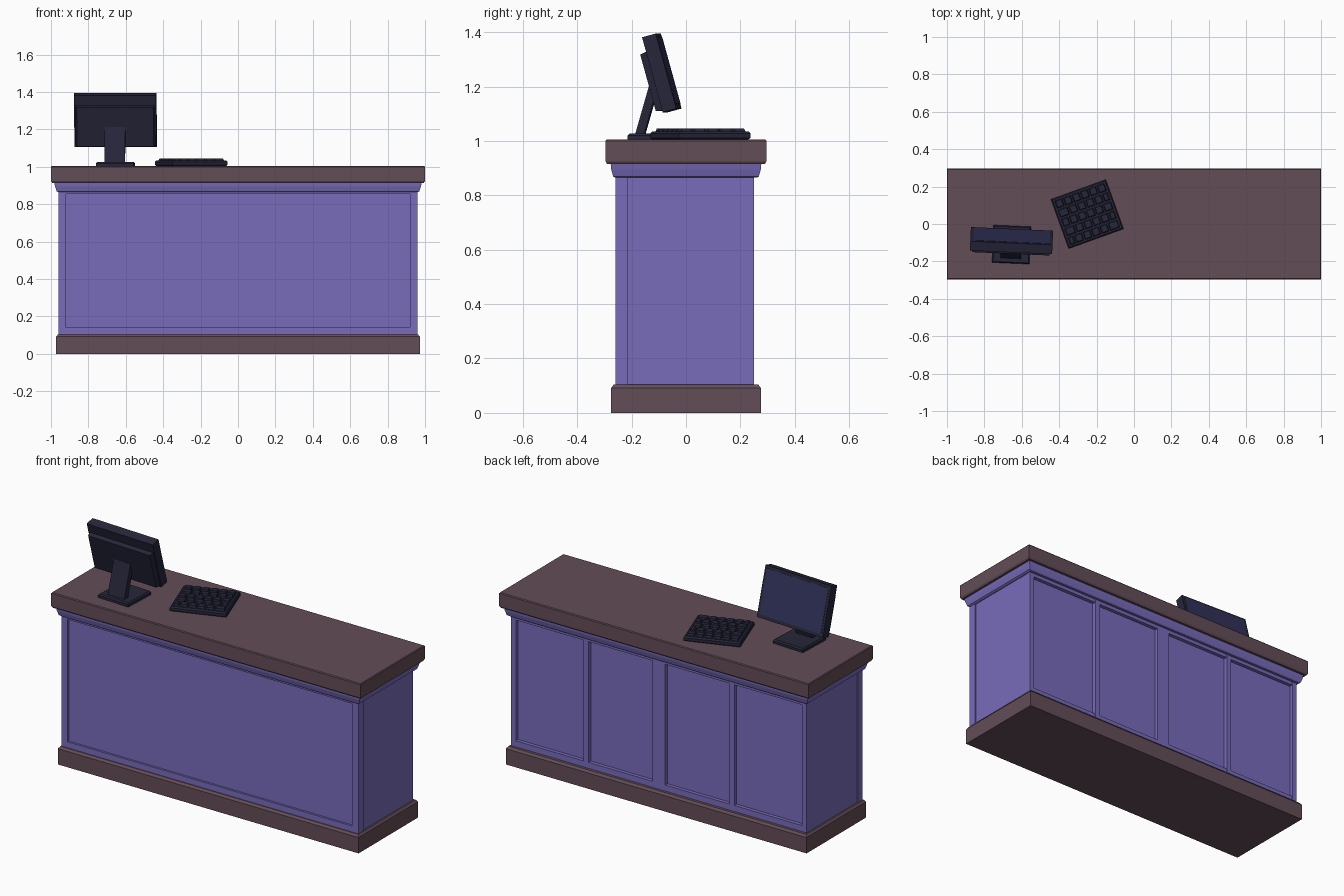
import bpy, bmesh, math
from mathutils import Matrix, Vector

if "Cube" in bpy.data.objects:
    bpy.data.objects.remove(bpy.data.objects["Cube"])


def material(name, rgb):
    m = bpy.data.materials.new(name)
    m.diffuse_color = (*rgb, 1)
    m.use_nodes = True
    m.node_tree.nodes["Principled BSDF"].inputs["Base Color"].default_value = m.diffuse_color
    return m


WOOD = material("dark wood", (0.125, 0.075, 0.095))
PURPLE = material("purple paint", (0.19, 0.15, 0.50))
PLASTIC = material("dark plastic", (0.019, 0.019, 0.042))
SCREEN = material("screen blue", (0.030, 0.030, 0.10))


def finish(name, bm, mat, matrix=Matrix()):
    bmesh.ops.recalc_face_normals(bm, faces=bm.faces)
    me = bpy.data.meshes.new(name)
    bm.to_mesh(me)
    bm.free()
    me.materials.append(mat)
    ob = bpy.data.objects.new(name, me)
    ob.matrix_world = matrix
    bpy.context.collection.objects.link(ob)
    return ob


def loft(name, layers, mat, matrix=Matrix(), centre=(0, 0)):
    """Stack of rectangles (half x, half y, z) joined into one solid."""
    bm = bmesh.new()
    cx, cy = centre
    rings = [[bm.verts.new((cx + sx * hx, cy + sy * hy, z))
              for sx, sy in ((-1, -1), (1, -1), (1, 1), (-1, 1))] for hx, hy, z in layers]
    for a, b in zip(rings, rings[1:]):
        for i in range(4):
            j = (i + 1) % 4
            bm.faces.new((a[i], a[j], b[j], b[i]))
    bm.faces.new(rings[0])
    bm.faces.new(rings[-1])
    return finish(name, bm, mat, matrix)


def box(name, lo, hi, mat, matrix=Matrix()):
    cx, cy = (lo[0] + hi[0]) / 2, (lo[1] + hi[1]) / 2
    hx, hy = (hi[0] - lo[0]) / 2, (hi[1] - lo[1]) / 2
    return loft(name, [(hx, hy, lo[2]), (hx, hy, hi[2])], mat, matrix, (cx, cy))


# plinth, counter top and the moulding under it
loft("plinth", [(0.972, 0.275, 0), (0.972, 0.275, 0.092), (0.962, 0.265, 0.105)], WOOD)
loft("counter_top", [(0.994, 0.29, 0.915), (1, 0.296, 0.925), (1, 0.296, 1.0),
                     (0.996, 0.292, 1.005)], WOOD)
loft("moulding", [(0.962, 0.262, 0.865), (0.97, 0.268, 0.87), (0.978, 0.275, 0.895),
                  (0.982, 0.277, 0.916)], PURPLE)

# cabinet core: its front and back are the recessed panels
box("cabinet_core", (-0.953, -0.248, 0.1), (0.953, 0.228, 0.868), PURPLE)

# front frame
for s, side in ((-1, "left"), (1, "right")):
    box("front_post_" + side, (min(s * 0.92, s * 0.96), -0.26, 0.1),
        (max(s * 0.92, s * 0.96), -0.215, 0.868), PURPLE)
box("front_bottom_rail", (-0.92, -0.26, 0.1), (0.92, -0.24, 0.14), PURPLE)
box("front_top_rail", (-0.92, -0.26, 0.855), (0.92, -0.24, 0.868), PURPLE)

# back frame with four bays
for i, (a, b) in enumerate(((-0.955, -0.925), (-0.487, -0.455), (-0.04, 0.04),
                            (0.455, 0.487), (0.925, 0.955))):
    box("back_stile_%d" % i, (a, 0.22, 0.1), (b, 0.25, 0.868), PURPLE)
box("back_bottom_rail", (-0.95, 0.22, 0.1), (0.95, 0.249, 0.14), PURPLE)
box("back_top_rail", (-0.95, 0.22, 0.845), (0.95, 0.249, 0.868), PURPLE)

# monitor
yaw = Matrix.Rotation(math.radians(-2.5), 4, 'Z')
head = Matrix.Translation((-0.655, -0.089, 1.25)) @ yaw @ Matrix.Rotation(math.radians(15.4), 4, 'X')
box("monitor_case", (-0.22, -0.026, -0.143), (0.22, 0.026, 0.143), PLASTIC, head)
box("monitor_screen", (-0.205, 0.02, -0.125), (0.205, 0.028, 0.128), SCREEN, head)
turn = Matrix.Rotation(math.radians(90), 4, 'X')
loft("monitor_back", [(0.215, 0.113, 0.02), (0.205, 0.108, 0.05)], PLASTIC, head @ turn, (0, -0.024))

# monitor stand
neck = Matrix.Translation((-0.658, -0.143, 1.112)) @ yaw @ Matrix.Rotation(math.radians(-16), 4, 'X')
box("stand_neck", (-0.055, -0.016, -0.1), (0.055, 0.016, 0.1), PLASTIC, neck)
box("stand_hinge", (-0.04, -0.05, -0.11), (0.04, -0.02, -0.03), PLASTIC, head)
foot = Matrix.Translation((-0.655, -0.11, 1.005)) @ yaw
loft("stand_foot", [(0.1, 0.1, 0), (0.1, 0.1, 0.014), (0.094, 0.094, 0.022)], PLASTIC, foot)

# keyboard with staggered rows of keys
board = Matrix.Translation((-0.25, 0.053, 1.005)) @ Matrix.Rotation(math.radians(19.8), 4, 'Z')
loft("keyboard_base", [(0.15, 0.133, 0), (0.156, 0.14, 0.006), (0.156, 0.14, 0.022),
                       (0.15, 0.134, 0.03)], PLASTIC, board)
for r in range(5):
    y = -0.104 + r * 0.052
    shift = (-0.012, 0.01, -0.004, 0.012, 0)[r]
    edges = [-0.144] + [-0.144 + 0.048 * k + shift for k in range(1, 6)] + [0.144]
    for k in range(6):
        a, b = edges[k] + 0.003, edges[k + 1] - 0.003
        loft("key_%d_%d" % (r, k), [((b - a) / 2, 0.022, 0.028), ((b - a) / 2 - 0.005, 0.017, 0.041)],
             PLASTIC, board, ((a + b) / 2, y))
